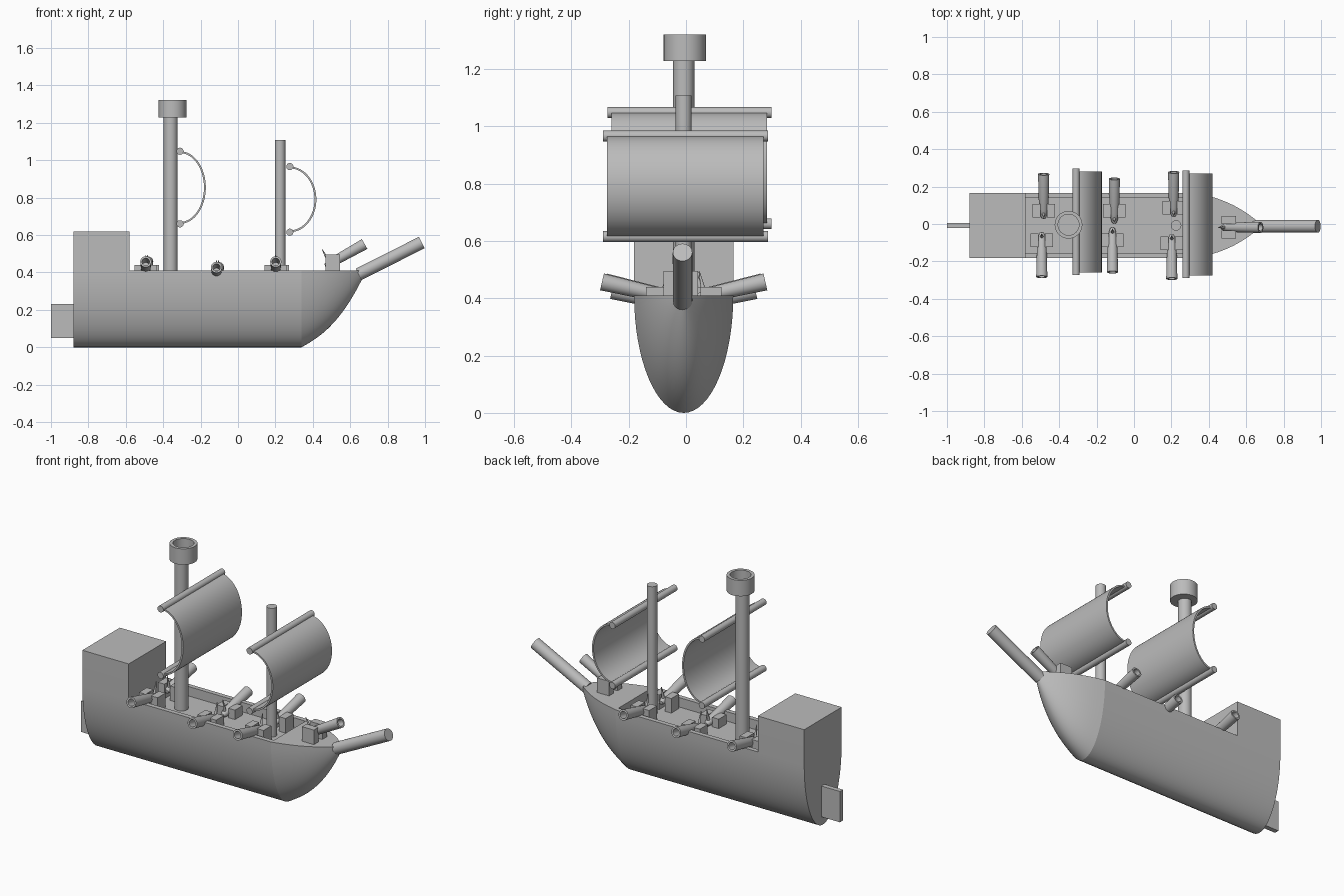
import bpy, bmesh, math
from mathutils import Vector

cube = bpy.data.objects.get("Cube")
if cube:
    bpy.data.objects.remove(cube)

grey = bpy.data.materials.new("plain_grey")
grey.use_nodes = True
grey.diffuse_color = (0.5, 0.5, 0.5, 1)
grey.node_tree.nodes["Principled BSDF"].inputs["Base Color"].default_value = grey.diffuse_color

MID = -0.008            # centre line of the ship
HALF, RAIL = 0.173, 0.41  # half beam and rail height
STERN, WELL, BOW, TIP = -0.88, -0.58, 0.34, 0.685
parts = []


def finish(name, bm):
    bmesh.ops.recalc_face_normals(bm, faces=bm.faces)
    mesh = bpy.data.meshes.new(name)
    bm.to_mesh(mesh)
    bm.free()
    mesh.materials.append(grey)
    obj = bpy.data.objects.new(name, mesh)
    bpy.context.collection.objects.link(obj)
    parts.append(obj)
    return obj


def loft(name, rings):
    """Skin closed rings of equal size and cap both ends."""
    bm = bmesh.new()
    loops = [[bm.verts.new(p) for p in ring] for ring in rings]
    for a, b in zip(loops, loops[1:]):
        for i in range(len(a)):
            j = (i + 1) % len(a)
            bm.faces.new((a[i], a[j], b[j], b[i]))
    bm.faces.new(loops[0])
    bm.faces.new(loops[-1])
    return finish(name, bm)


def box(name, x, y, z):
    return loft(name, [[(px, y[0], z[0]), (px, y[1], z[0]), (px, y[1], z[1]), (px, y[0], z[1])] for px in x])


def lathe(name, profile, start, direction, steps=32):
    """Spin a (radius, height) profile around an axis."""
    bm = bmesh.new()
    verts = [bm.verts.new((r, 0, h)) for r, h in profile]
    edges = [bm.edges.new(pair) for pair in zip(verts, verts[1:])]
    bmesh.ops.spin(bm, geom=verts + edges, axis=(0, 0, 1), cent=(0, 0, 0),
                   angle=math.tau, steps=steps)
    bmesh.ops.remove_doubles(bm, verts=bm.verts, dist=0.0002)
    turn = Vector(direction).to_track_quat('Z', 'Y').to_matrix()
    bmesh.ops.rotate(bm, verts=bm.verts, matrix=turn)
    bmesh.ops.translate(bm, verts=bm.verts, vec=start)
    return finish(name, bm)


def rod(name, start, end, r, r_end=None):
    axis = Vector(end) - Vector(start)
    length = axis.length
    tip = r if r_end is None else r_end
    return lathe(name, [(0, 0), (r, 0), (tip, length), (0, length)], start, axis)


def section(x, width=1.0, depth=1.0, n=32):
    """Half-elliptical hull section from left rail to right rail."""
    angles = [math.pi * i / n for i in range(n + 1)]
    return [(x, MID + HALF * width * math.cos(a), RAIL - RAIL * depth * math.sin(a)) for a in angles]


# Stern with raised cabin
def stern_ring(x):
    return section(x) + [(x, MID - HALF, 0.62), (x, MID + HALF, 0.62)]


loft("stern_cabin", [stern_ring(STERN), stern_ring(WELL)])


# Midship hull with sunken deck
def well_ring(x):
    inner = HALF - 0.027
    return section(x) + [(x, MID - inner, RAIL), (x, MID - inner, 0.355),
                         (x, MID + inner, 0.355), (x, MID + inner, RAIL)]


loft("midship_hull", [well_ring(WELL), well_ring(BOW)])

# Bow tapering to a point
bow_rings = []
for i in range(17):
    t = 1 - (1 - i / 16) ** 1.4
    taper = max(1 - 0.47 * t - 0.53 * t ** 2.6, 0.01)
    bow_rings.append(section(BOW + (TIP - BOW) * t, taper, taper))
loft("bow", bow_rings)

# Rudder and bowsprit
box("rudder", (-1.0, STERN), (MID - 0.014, MID + 0.014), (0.05, 0.23))
rod("bowsprit", (0.645, MID - 0.004, 0.39), (0.983, MID - 0.004, 0.56), 0.034)

# Masts and lookout
rod("main_mast", (-0.36, MID, 0.35), (-0.36, MID, 1.24), 0.037)
rod("fore_mast", (0.225, MID, 0.35), (0.225, MID, 1.107), 0.028)
lathe("lookout", [(0, 0), (0.074, 0), (0.074, 0.093), (0.056, 0.093), (0.056, 0.03), (0, 0.03)],
      (-0.35, MID + 0.004, 1.228), (0, 0, 1))


# Billowing sails between two yards
def sail(name, x, low, high, y0, y1, depth):
    for label, z in (("lower", low), ("upper", high)):
        rod(f"{name}_{label}_yard", (x, y0 - 0.014, z), (x, y1 + 0.016, z), 0.019)
    mid, half = (low + high) / 2, (high - low) / 2
    arc = [math.pi * (i / 32 - 0.5) for i in range(33)]
    outline = [(x + depth * math.cos(a), mid + half * math.sin(a)) for a in arc]
    outline += [(x + (depth - 0.01) * math.cos(a), mid + (half - 0.01) * math.sin(a)) for a in reversed(arc)]
    loft(f"{name}_sail", [[(px, y, pz) for px, pz in outline] for y in (y0, y1)])


sail("main", -0.31, 0.66, 1.048, -0.26, 0.282, 0.138)
sail("fore", 0.277, 0.615, 0.966, -0.276, 0.27, 0.142)


# Cannons with fuse and two cheek blocks
def cannon(name, breech, muzzle, fuse_lift):
    b, m = Vector(breech), Vector(muzzle)
    axis = m - b
    n = axis.length
    lathe(f"{name}_barrel", [(0, 0), (0.012, 0.004), (0.017, 0.018), (0.025, 0.055), (0.03, n),
                             (0.02, n), (0.019, n - 0.1), (0, n - 0.1)], b, axis, 24)
    base = b + axis * 0.12
    rod(f"{name}_fuse", base, base + Vector(fuse_lift), 0.01, 0.002)


for label, x, out, drop, block in (("rear", -0.488, 0.275, 0, 0.08),
                                   ("middle", -0.11, 0.25, 0.03, 0.08),
                                   ("front", 0.207, 0.285, 0, 0.095)):
    for side, s in (("left", 1), ("right", -1)):
        name = f"{label}_{side}_cannon"
        px = x + 0.005 * s
        cannon(name, (px, MID + s * (out - 0.24), 0.402 - drop),
               (px, MID + s * out, 0.457 - drop), (0, -s * 0.02, 0.085))
        ys = sorted((MID + s * (block - 0.036), MID + s * (block + 0.036)))
        for cheek, c in (("fore", 1), ("aft", -1)):
            xs = sorted((px + c * 0.018, px + c * 0.06))
            box(f"{name}_{cheek}_block", xs, ys, (0.35, 0.44 - drop))

# Bow chaser cannon
cannon("bow_cannon", (0.465, -0.018, 0.433), (0.677, -0.018, 0.552), (-0.04, 0, 0.075))
for side, s in (("left", 1), ("right", -1)):
    box(f"bow_cannon_{side}_block", (0.468, 0.545), sorted((-0.018 + s * 0.018, -0.018 + s * 0.06)), (0.405, 0.495))

# Smooth round surfaces, keep hard edges
bpy.ops.object.select_all(action='DESELECT')
for obj in parts:
    obj.select_set(True)
bpy.context.view_layer.objects.active = parts[0]
bpy.ops.object.shade_smooth_by_angle(angle=math.radians(30))
